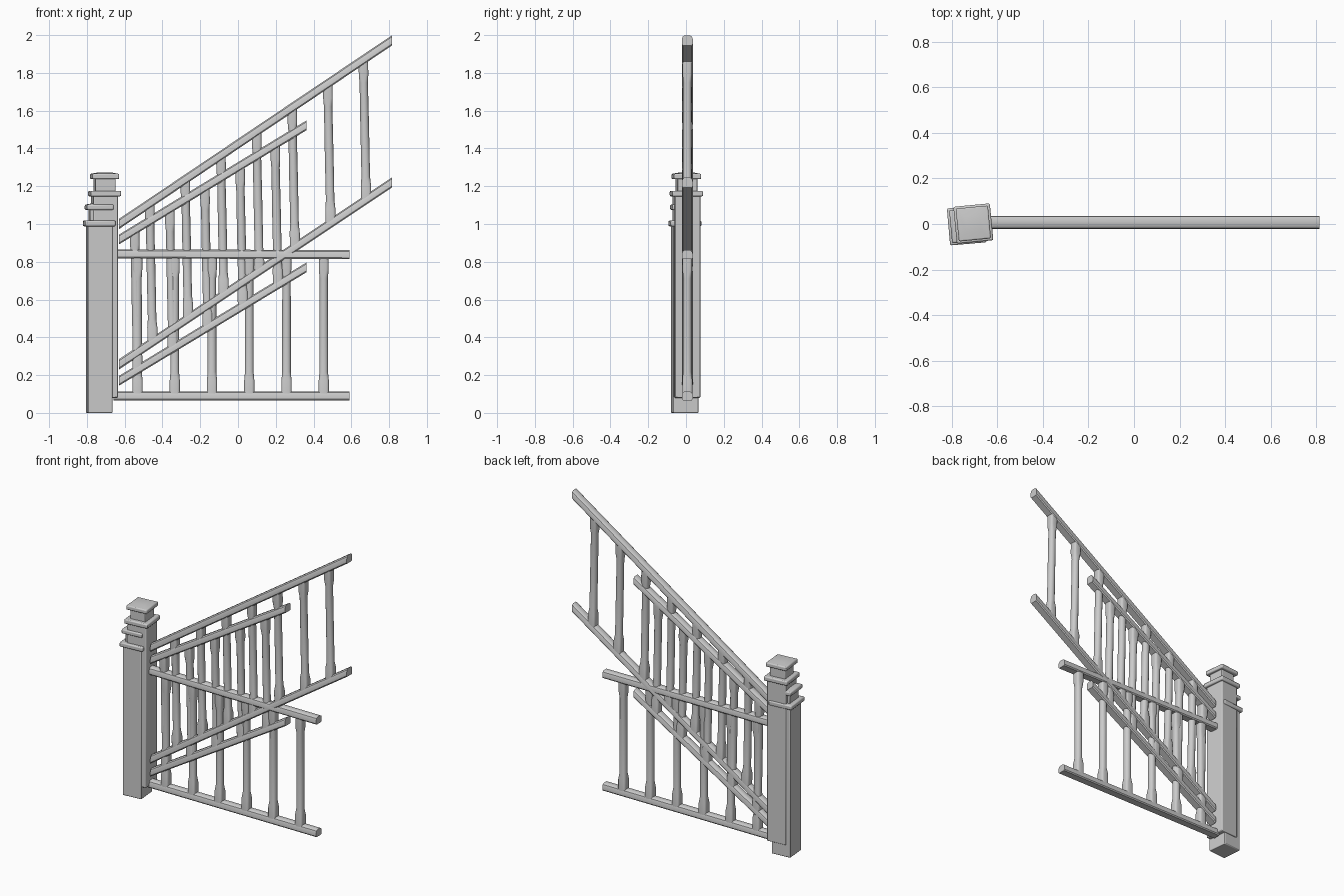
import bpy, bmesh, math
from mathutils import Matrix, Vector

if "Cube" in bpy.data.objects:
    bpy.data.objects.remove(bpy.data.objects["Cube"])

YC = 0.007  # centre line of the railings


def finish(bm, name, bevel=0.0):
    bmesh.ops.recalc_face_normals(bm, faces=bm.faces)
    me = bpy.data.meshes.new(name)
    bm.to_mesh(me)
    bm.free()
    ob = bpy.data.objects.new(name, me)
    bpy.context.collection.objects.link(ob)
    if bevel:
        m = ob.modifiers.new("bevel", 'BEVEL')
        m.width, m.segments = bevel, 2
    bpy.context.view_layer.objects.active = ob
    ob.select_set(True)
    bpy.ops.object.shade_smooth_by_angle(angle=math.radians(35))
    ob.select_set(False)
    return ob


def loft(bm, rings):
    loops = [[bm.verts.new(p) for p in r] for r in rings]
    n = len(loops[0])
    for a, b in zip(loops, loops[1:]):
        for i in range(n):
            bm.faces.new((a[i], a[(i + 1) % n], b[(i + 1) % n], b[i]))
    bm.faces.new(loops[0])
    bm.faces.new(loops[-1])


def slab(name, x, y, w, d, z0, z1, turn, bevel=0.005, peak=0.0):
    bm = bmesh.new()
    rings = [(1, z0), (1, z1)]
    if peak:
        rings = [(1, z0), (1, z1 - peak), (0.45, z1)]
    rot = Matrix.Rotation(math.radians(turn), 3, 'Z')
    loft(bm, [[Vector((x, y, z)) + rot @ Vector((sx * w * s / 2, sy * d * s / 2, 0))
               for sx, sy in ((-1, -1), (1, -1), (1, 1), (-1, 1))] for s, z in rings])
    finish(bm, name, bevel)


def post(tag, x, y, z0, collar, neck_w, cap_z, turn):
    slab(tag + "_post_body", x, y, 0.131, 0.136, z0, collar, turn)
    slab(tag + "_post_collar", x, y, 0.161, 0.163, collar - 0.012, collar + 0.018, turn, 0.007)
    slab(tag + "_post_neck", x, y, neck_w, neck_w, collar, cap_z - 0.02, turn)
    slab(tag + "_post_cap", x, y, 0.142, 0.145, cap_z - 0.035, cap_z, turn, 0.006, 0.008)


def rail(name, x0, z0, x1, z1, h, d=0.058):
    # flat-bottomed handrail section with a rounded top, ends cut plumb
    a, b = d / 2, h / 2
    prof = [(-a * .8, -b), (a * .8, -b), (a, -b * .7), (a, b * .2), (a * .86, b * .7),
            (a * .5, b), (-a * .5, b), (-a * .86, b * .7), (-a, b * .2), (-a, -b * .7)]
    bm = bmesh.new()
    loft(bm, [[(x, YC + y, z + dz) for y, dz in prof] for x, z in ((x0, z0), (x1, z1))])
    finish(bm, name)


def baluster(name, x, z0, z1, lean):
    # squared ends easing into a slimmer round shaft
    L = z1 - z0
    levels = [(0, .027, .45), (.11, .027, .45), (.17, .023, .9),
              (.5, .0235, 1), (.83, .0225, .9), (.89, .0255, .45), (1, .0255, .45)]
    rings = []
    for t, r, e in levels:
        ring = []
        for k in range(16):
            an = math.tau * (k + .5) / 16
            c, s = math.cos(an), math.sin(an)
            ring.append((x + lean * (.5 - t) + r * math.copysign(abs(c) ** e, c),
                         YC + r * math.copysign(abs(s) ** e, s), z0 + t * L))
        rings.append(ring)
    bm = bmesh.new()
    loft(bm, rings)
    finish(bm, name)


def section(tag, x0, x1, low, high, h, xs, lean):
    # low / high: rail centre heights at x0 and x1
    rail(tag + "_bottom_rail", x0, low[0], x1, low[1], h)
    rail(tag + "_top_rail", x0, high[0], x1, high[1], h)
    for i, x in enumerate(xs):
        t = (x - x0) / (x1 - x0)
        baluster(f"{tag}_baluster_{i + 1}", x, low[0] + t * (low[1] - low[0]),
                 high[0] + t * (high[1] - high[0]), lean)


# two newel posts, overlapping
post("lower", -0.735, -0.006, 0.0, 1.0, 0.107, 1.11, 5)
post("upper", -0.706, 0.002, 0.08, 1.158, 0.107, 1.273, 5.5)

# level railing
section("level", -0.66, 0.59, (0.09, 0.09), (0.842, 0.838), 0.048,
        [-0.532 + 0.1972 * i for i in range(6)], 0.0)
# long stair railing
section("steep", -0.63, 0.815, (0.257, 1.22), (1.0, 1.972), 0.054,
        [-0.46 + 0.1885 * i for i in range(7)], 0.016)
# short stair railing
section("short", -0.63, 0.362, (0.17, 0.77), (0.918, 1.522), 0.052,
        [-0.54 + 0.186 * i for i in range(5)], 0.016)
